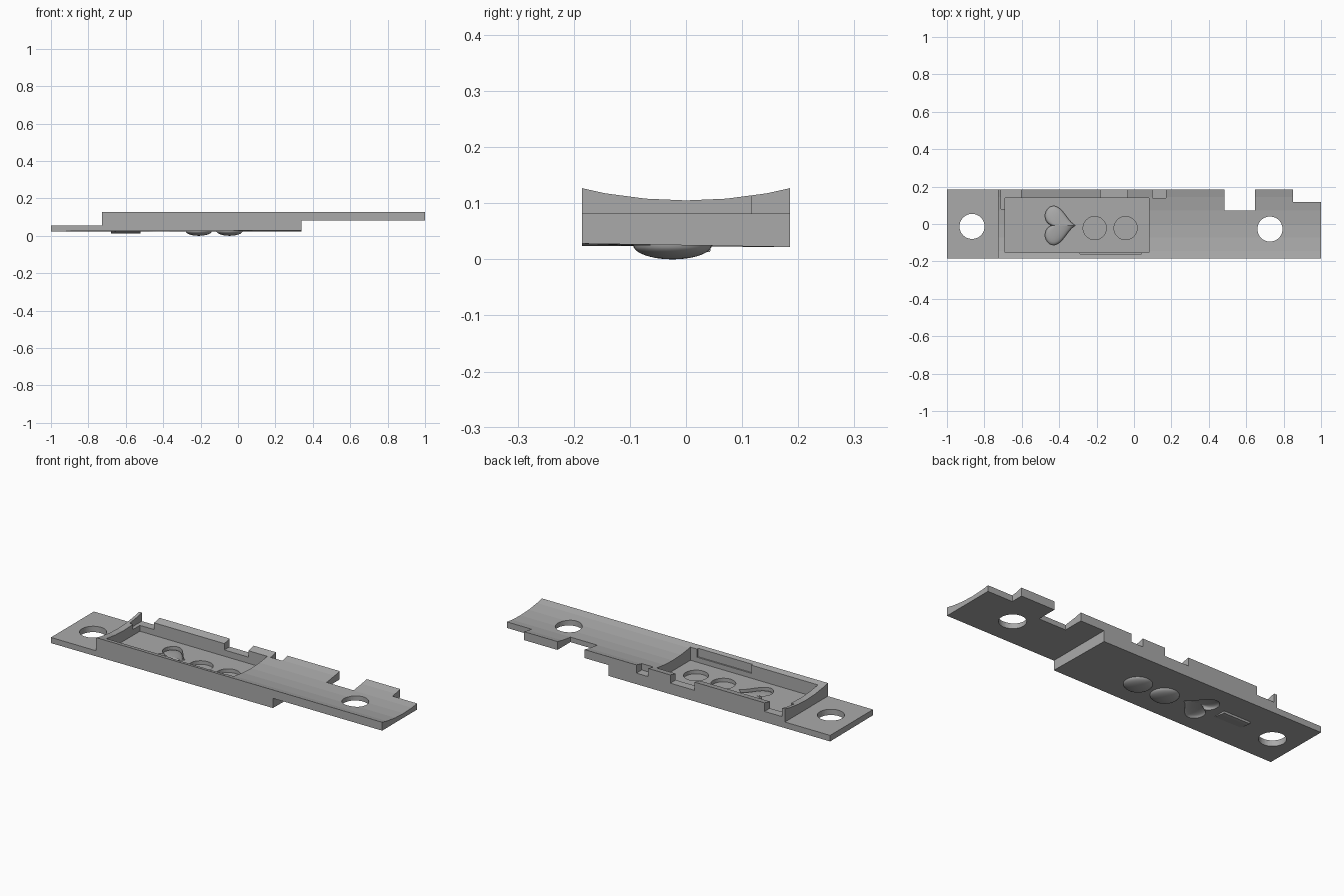
import bpy, bmesh
from math import sin, cos, pi, sqrt

old = bpy.data.objects.get("Cube")
if old:
    bpy.data.objects.remove(old, do_unlink=True)

grey = bpy.data.materials.new("mid_grey")
grey.use_nodes = True
grey.diffuse_color = (0.4, 0.4, 0.4, 1)
grey.node_tree.nodes["Principled BSDF"].inputs["Base Color"].default_value = (0.4, 0.4, 0.4, 1)


def finish(name, bm):
    bmesh.ops.recalc_face_normals(bm, faces=bm.faces)
    mesh = bpy.data.meshes.new(name)
    bm.to_mesh(mesh)
    bm.free()
    mesh.materials.append(grey)
    ob = bpy.data.objects.new(name, mesh)
    bpy.context.collection.objects.link(ob)
    return ob


def prism(name, points, vec):
    """Extrude a closed outline along a vector."""
    bm = bmesh.new()
    face = bm.faces.new([bm.verts.new(p) for p in points])
    new = bmesh.ops.extrude_face_region(bm, geom=[face])["geom"]
    bmesh.ops.translate(bm, vec=vec, verts=[v for v in new if isinstance(v, bmesh.types.BMVert)])
    return finish(name, bm)


def box(name, x0, x1, y0, y1, z0, z1):
    return prism(name, [(x0, y0, z0), (x1, y0, z0), (x1, y1, z0), (x0, y1, z0)], (0, 0, z1 - z0))


def disc(name, x, y, r, z0, z1, n=48):
    ring = [(x + r * cos(2 * pi * i / n), y + r * sin(2 * pi * i / n), z0) for i in range(n)]
    return prism(name, ring, (0, 0, z1 - z0))


def cut(target, cutter):
    mod = target.modifiers.new("cut", 'BOOLEAN')
    mod.operation = 'DIFFERENCE'
    mod.solver = 'EXACT'
    mod.object = cutter
    bpy.context.view_layer.objects.active = target
    bpy.ops.object.modifier_apply(modifier=mod.name)
    bpy.data.objects.remove(cutter, do_unlink=True)


def smooth(ob):
    bpy.ops.object.select_all(action='DESELECT')
    ob.select_set(True)
    bpy.context.view_layer.objects.active = ob
    bpy.ops.object.shade_smooth_by_angle(angle=0.6)


W = 0.185
FLOOR = 0.048
TOP = 0.2

# Stepped body with a low mounting tab and a raised tail
side = [(-1, 0.024), (0.34, 0.028), (0.34, 0.081), (1, 0.081),
        (1, 0.15), (-0.727, 0.15), (-0.727, 0.055), (-1, 0.055)]
body = prism("body", [(x, -W, z) for x, z in side], (0, 2 * W, 0))
for v in body.data.vertices:
    if v.co.y > 0 and v.co.z < 0.03:
        v.co.z = 0.022

# Hollow top surface
R, N = 0.825, 72
arc = [(-0.9, R * sin(2 * pi * i / N), 0.105 + R - R * cos(2 * pi * i / N)) for i in range(N)]
cut(body, prism("arc_cutter", arc, (2.2, 0, 0)))

# Tray, edge notches and the slot in the front wall
for x0, x1, y0, y1, z0 in [
        (-0.69, 0.08, -0.152, 0.139, FLOOR),
        (-0.71, -0.604, 0.08, 0.3, 0.08),
        (-0.18, -0.035, 0.13, 0.3, 0.082),
        (0.10, 0.17, 0.139, 0.3, 0.082),
        (0.484, 0.647, 0.073, 0.3, -0.1),
        (0.85, 1.1, 0.117, 0.3, -0.1),
        (-0.29, 0.04, -0.16, -0.14, 0.075)]:
    cut(body, box("notch_cutter", x0, x1, y0, y1, z0, TOP))

# Screw holes
for x, y in [(-0.866, -0.013), (0.727, -0.027)]:
    cut(body, disc("hole_cutter", x, y, 0.067, -0.1, TOP))

# Round button wells with domes underneath
for name, x in [("inner_button", -0.21), ("outer_button", -0.045)]:
    cut(body, disc("well_cutter", x, -0.022, 0.062, 0.028, TOP))
    bm = bmesh.new()
    bmesh.ops.create_uvsphere(bm, u_segments=40, v_segments=20, radius=1)
    bmesh.ops.delete(bm, geom=[v for v in bm.verts if v.co.z > 0.01], context='VERTS')
    for v in bm.verts:
        v.co = (x + 0.07 * v.co.x, -0.024 + 0.07 * v.co.y, 0.0255 + 0.0255 * v.co.z)
    smooth(finish(name, bm))


# Heart shaped opening with a domed skin inside it
def heart(s, z, n=56):
    pts = []
    for i in range(n):
        t = 2 * pi * i / n
        h = 13 * cos(t) - 5 * cos(2 * t) - 2 * cos(3 * t) - cos(4 * t)
        x = -0.31 - (h + 17) * 0.166 / 29
        pts.append((-0.415 + s * (x + 0.415), -0.008 + s * 0.104 * sin(t) ** 3, z))
    return pts


cut(body, prism("heart_cutter", heart(1, -0.1), (0, 0, 0.3)))
bm = bmesh.new()
rings = [[bm.verts.new(p) for p in heart(s, 0.025 + 0.02 * sqrt(1 - s * s))]
         for s in (1, 0.95, 0.85, 0.7, 0.5, 0.25)]
for a, b in zip(rings, rings[1:]):
    for i in range(len(a)):
        j = (i + 1) % len(a)
        bm.faces.new((a[i], a[j], b[j], b[i]))
peak = bm.verts.new((-0.415, -0.008, 0.045))
for i, v in enumerate(rings[-1]):
    bm.faces.new((v, rings[-1][(i + 1) % len(rings[-1])], peak))
smooth(finish("heart_dome", bm))

# Shallow wedge under the tray
wedge = [(-0.68, -0.045, 0.027), (-0.68, 0.045, 0.027), (-0.68, 0.043, 0.013), (-0.68, 0.025, 0.014)]
prism("lower_wedge", wedge, (0.16, 0, 0))
